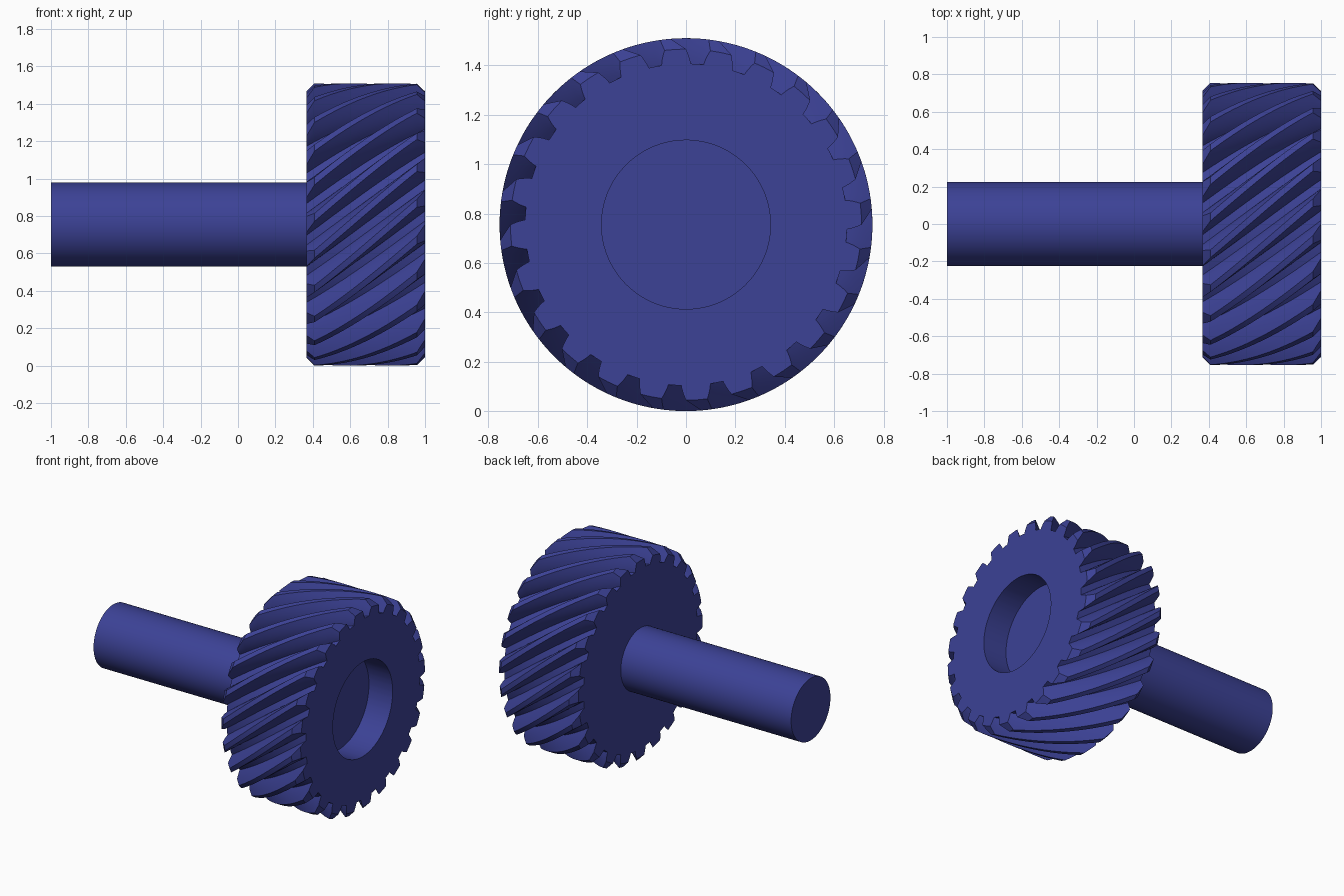
import bpy, bmesh, math
from mathutils import Vector

if "Cube" in bpy.data.objects:
    bpy.data.objects.remove(bpy.data.objects["Cube"])

AXIS_Z = 0.755
TEETH = 24
TIP_R, PITCH_R, ROOT_R = 0.755, 0.709, 0.652
X0, X1, CHAMFER = 0.365, 1.0, 0.044
TWIST = math.radians(41.5)          # helix turn over the full face width
GAP_ANGLE = math.radians(86)        # centre of one tooth gap on the open face
RECESS_R, RECESS_DEPTH = 0.342, 0.19
SHAFT_R = 0.225
PRESSURE = math.radians(25)
BASE_R = PITCH_R * math.cos(PRESSURE)

blue = bpy.data.materials.new("dark blue")
blue.diffuse_color = (0.045, 0.054, 0.305, 1)
blue.use_nodes = True
blue.node_tree.nodes["Principled BSDF"].inputs["Base Color"].default_value = blue.diffuse_color


def involute(a):
    return math.tan(a) - a


def half_tooth(r):
    """Half the angular thickness of a tooth at radius r."""
    a = math.acos(min(1, BASE_R / r))
    return math.pi / (2 * TEETH) - 0.003 + involute(PRESSURE) - involute(a)


def tooth_section(x, top):
    """(radius, angle) points of the toothed outline at x, cut off at radius top."""
    pts, pitch, steps = [], 2 * math.pi / TEETH, 5
    radii = [ROOT_R + (top - ROOT_R) * j / steps for j in range(steps + 1)]
    start = GAP_ANGLE + TWIST * (X1 - x) / (X1 - X0)
    for k in range(TEETH):
        gap = start + k * pitch
        mid = gap + pitch / 2
        pts.append((ROOT_R, gap))
        pts += [(r, mid - half_tooth(r)) for r in radii]
        pts.append((top, mid))
        pts += [(r, mid + half_tooth(r)) for r in reversed(radii)]
    return pts


def loft(name, rings):
    """Skin rings of (x, [(radius, angle)]) along x and close both ends."""
    bm = bmesh.new()
    loops = [[bm.verts.new(Vector((x, r * math.cos(a), AXIS_Z + r * math.sin(a))))
              for r, a in pts] for x, pts in rings]
    for lo, hi in zip(loops, loops[1:]):
        n = len(lo)
        for i in range(n):
            j = (i + 1) % n
            bm.faces.new((lo[i], lo[j], hi[j], hi[i]))
    bm.faces.new(list(reversed(loops[0])))
    bm.faces.new(loops[-1])
    bmesh.ops.recalc_face_normals(bm, faces=bm.faces)
    mesh = bpy.data.meshes.new(name)
    bm.to_mesh(mesh)
    bm.free()
    mesh.materials.append(blue)
    ob = bpy.data.objects.new(name, mesh)
    bpy.context.collection.objects.link(ob)
    bpy.ops.object.select_all(action='DESELECT')
    ob.select_set(True)
    bpy.context.view_layer.objects.active = ob
    bpy.ops.object.shade_smooth_by_angle(angle=math.radians(30))
    return ob


# Helical gear with chamfered tooth ends and a round recess in the open face
stations = [X0 + CHAMFER + (X1 - X0 - 2 * CHAMFER) * i / 14 for i in range(15)]
rings = [(X0, tooth_section(X0, TIP_R - CHAMFER))]
rings += [(x, tooth_section(x, TIP_R)) for x in stations]
rings.append((X1, tooth_section(X1, TIP_R - CHAMFER)))
inner_back = [(SHAFT_R, a) for _, a in rings[0][1]]
inner_front = [(RECESS_R, a) for _, a in rings[-1][1]]
rings = [(X0, inner_back)] + rings + [(X1, inner_front), (X1 - RECESS_DEPTH, inner_front)]
loft("helical_gear", rings)

# Plain round shaft
circle = [(SHAFT_R, 2 * math.pi * i / 96) for i in range(96)]
loft("shaft", [(-1.0, circle), (X0 + 0.01, circle)])
